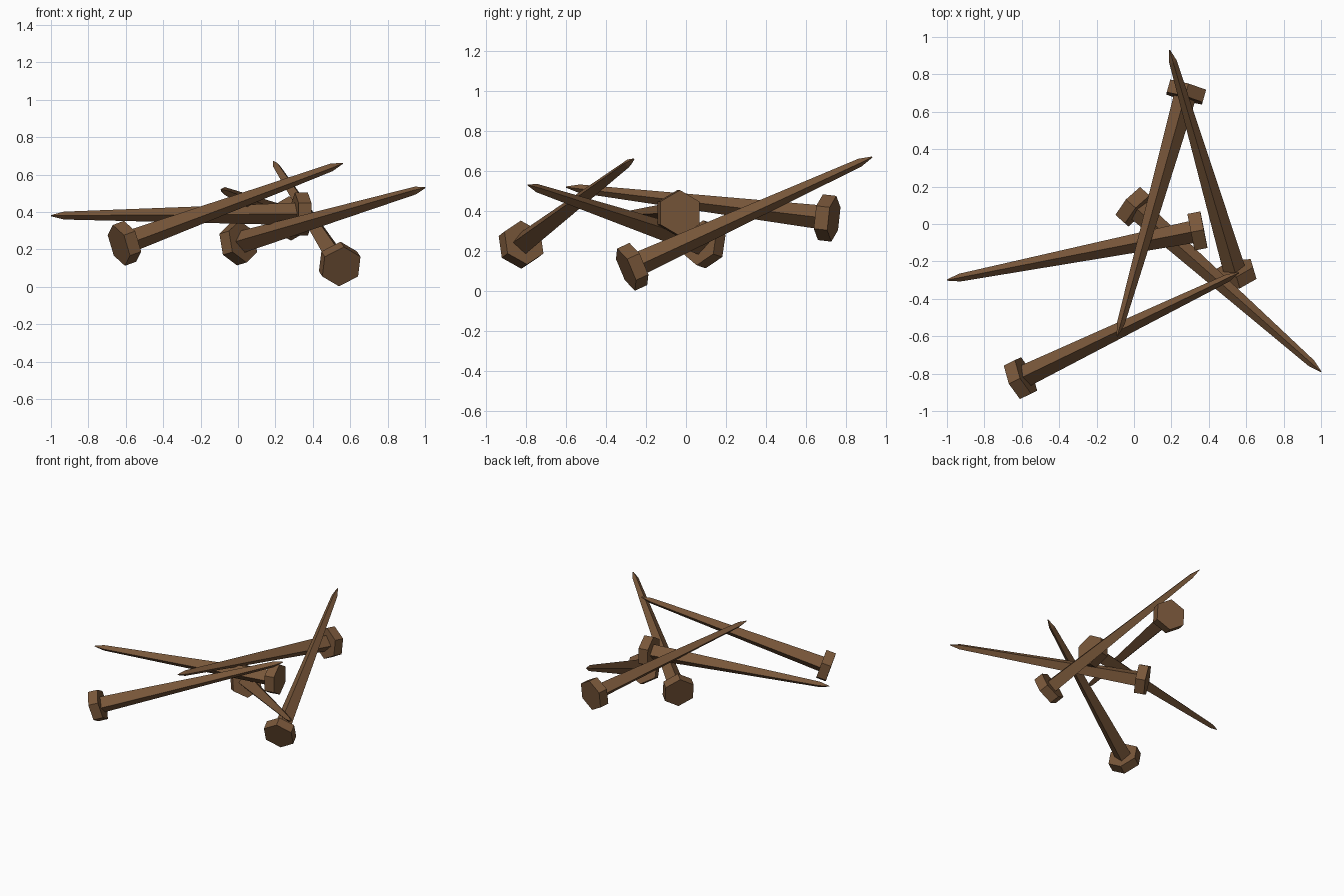
import bpy, bmesh, math
from mathutils import Vector, Matrix

if "Cube" in bpy.data.objects:
    bpy.data.objects.remove(bpy.data.objects["Cube"])

iron = bpy.data.materials.new("rusty brown")
iron.diffuse_color = (0.19, 0.095, 0.042, 1)
iron.use_nodes = True
iron.node_tree.nodes["Principled BSDF"].inputs["Base Color"].default_value = iron.diffuse_color

LENGTH = 1.40


def loft(bm, sides, rings):
    """Stack regular polygon rings (z, radius), one corner facing +Y, and cap the ends."""
    loops = []
    for z, r in rings:
        loops.append([bm.verts.new((r * math.sin(2 * math.pi * i / sides),
                                    r * math.cos(2 * math.pi * i / sides), z))
                      for i in range(sides)])
    for a, b in zip(loops, loops[1:]):
        for i in range(sides):
            j = (i + 1) % sides
            bm.faces.new((a[i], a[j], b[j], b[i]))
    bm.faces.new(loops[0])
    bm.faces.new(loops[-1])


def nail(name, head, tip, roll=0):
    head, tip = Vector(head), Vector(tip)
    d = (tip - head).normalized()
    bm = bmesh.new()
    # hexagonal head, then tapered square shank with a short point
    loft(bm, 6, [(0, 0.115), (0.07, 0.115)])
    loft(bm, 4, [(0.06, 0.06), (LENGTH - 0.07, 0.021), (LENGTH, 0.003)])
    bmesh.ops.recalc_face_normals(bm, faces=bm.faces)
    me = bpy.data.meshes.new(name)
    bm.to_mesh(me)
    bm.free()
    me.materials.append(iron)
    ob = bpy.data.objects.new(name, me)
    bpy.context.collection.objects.link(ob)
    # aim the point from the head, corner up, then roll about the shank
    side = Vector((0, 0, 1)).cross(d).normalized()
    up = d.cross(side)
    rot = Matrix((side, up, d)).transposed().to_4x4()
    start = tip - d * LENGTH
    ob.matrix_world = Matrix.Translation(start) @ rot @ Matrix.Rotation(math.radians(roll), 4, 'Z')


nail("nail_left", (0.375, -0.03, 0.39), (-1.0, -0.30, 0.38))
nail("nail_right", (-0.03, 0.12, 0.225), (1.0, -0.79, 0.53))
nail("nail_front", (-0.64, -0.84, 0.22), (0.56, -0.26, 0.66))
nail("nail_centre", (0.28, 0.71, 0.365), (-0.09, -0.60, 0.52))
nail("nail_back", (0.55, -0.29, 0.112), (0.19, 0.93, 0.67))
